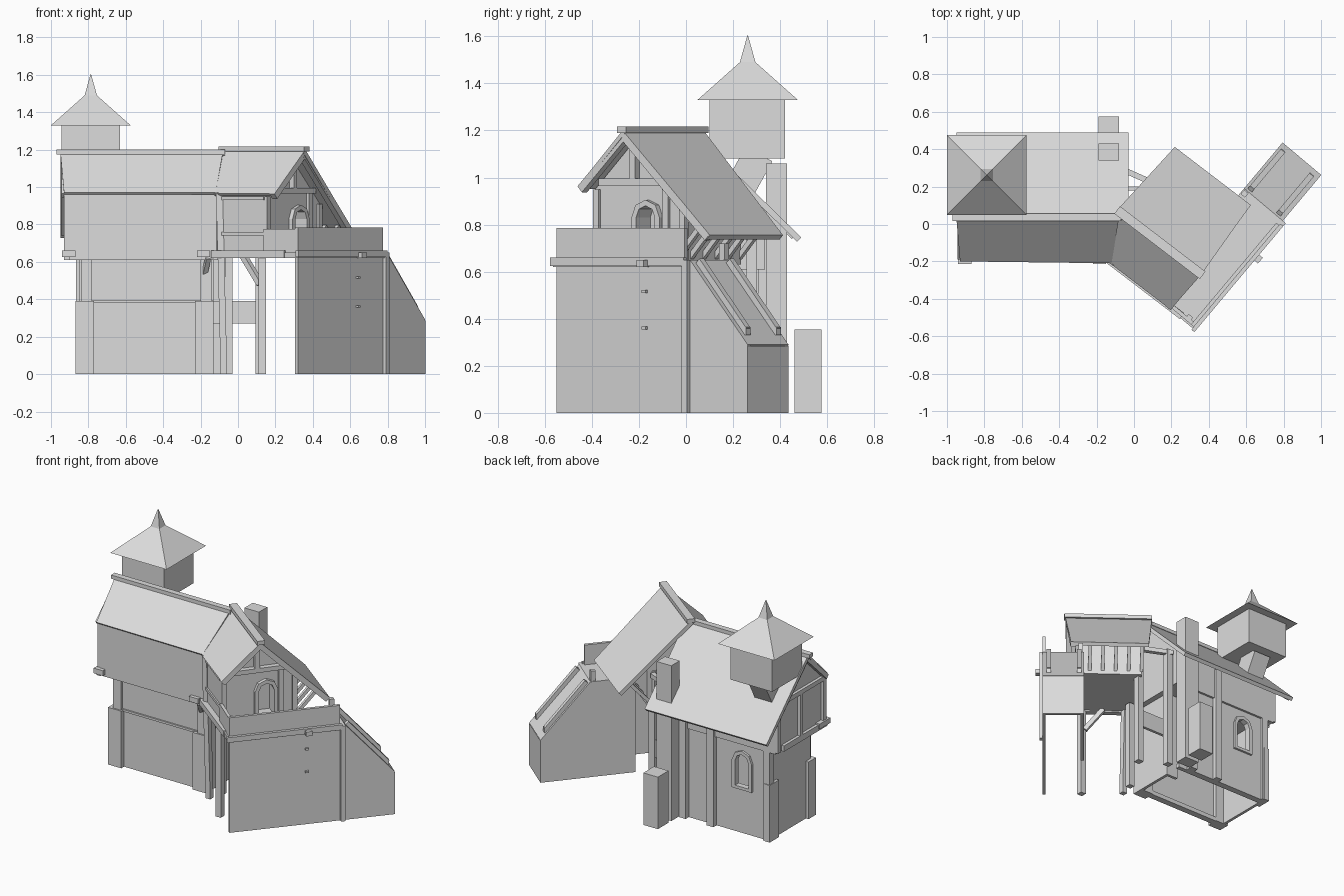
import bpy, bmesh
from math import radians, cos, sin, pi
from mathutils import Vector, Matrix

if "Cube" in bpy.data.objects:
    bpy.data.objects.remove(bpy.data.objects["Cube"], do_unlink=True)

GREY = (0.72, 0.72, 0.72, 1)
mat = bpy.data.materials.new("plain grey")
mat.use_nodes = True
mat.diffuse_color = GREY
mat.node_tree.nodes["Principled BSDF"].inputs["Base Color"].default_value = GREY


def frame(x, y, deg):
    return Matrix.Translation((x, y, 0)) @ Matrix.Rotation(radians(deg), 4, 'Z')


HOUSE = frame(0, 0, 0)
WING = frame(-0.09, 0.075, -37.4)      # x along the wing ridge, y to the back
WALK = frame(0.32, -0.55, 50)          # x along the raised walk, y inward


def finish(name, bm):
    bmesh.ops.recalc_face_normals(bm, faces=bm.faces)
    me = bpy.data.meshes.new(name)
    bm.to_mesh(me)
    bm.free()
    me.materials.append(mat)
    ob = bpy.data.objects.new(name, me)
    bpy.context.collection.objects.link(ob)
    return ob


def loft(name, ring_a, ring_b):
    bm = bmesh.new()
    a, b = ([bm.verts.new(p) for p in r] for r in (ring_a, ring_b))
    bm.faces.new(a)
    bm.faces.new(b)
    for i in range(len(a)):
        j = (i + 1) % len(a)
        bm.faces.new((a[i], a[j], b[j], b[i]))
    return finish(name, bm)


def prism(name, fr, profile, lo, hi, axis='x'):
    def place(p, d):
        return fr @ Vector((d, p[0], p[1]) if axis == 'x' else (p[0], d, p[1]))
    return loft(name, [place(p, lo) for p in profile], [place(p, hi) for p in profile])


def box(name, fr, x0, x1, y0, y1, z0, z1):
    return prism(name, fr, [(y0, z0), (y1, z0), (y1, z1), (y0, z1)], x0, x1)


def post(name, fr, x, y, z0, z1, w=0.04):
    return box(name, fr, x - w / 2, x + w / 2, y - w / 2, y + w / 2, z0, z1)


def slab(name, fr, pts, t=0.025):
    p = [fr @ Vector(q) for q in pts]
    n = (p[1] - p[0]).cross(p[3] - p[0]).normalized()
    n *= -t if n.z > 0 else t
    return loft(name, p, [q + n for q in p])


def beam(name, fr, a, b, t=0.03):
    a, b = fr @ Vector(a), fr @ Vector(b)
    d = (b - a).normalized()
    up = Vector((0, 0, 1)) if abs(d.z) < 0.95 else Vector((0, 1, 0))
    s = d.cross(up).normalized() * t / 2
    v = s.cross(d).normalized() * t / 2
    offs = (s + v, s - v, -s - v, v - s)
    return loft(name, [a + o for o in offs], [b + o for o in offs])


def arch(c, w, z0, z1):
    spring = z1 - w / 2
    top = [(c + w / 2 * cos(i * pi / 4), spring + w / 2 * sin(i * pi / 4)) for i in range(5)]
    return [(c + w / 2, z0)] + top + [(c - w / 2, z0)]


def cut(ob, cutter):
    m = ob.modifiers.new("opening", 'BOOLEAN')
    m.object, m.operation, m.solver = cutter, 'DIFFERENCE', 'EXACT'
    cutter.hide_render = True
    bpy.context.view_layer.objects.active = ob
    bpy.ops.object.modifier_apply(modifier=m.name)
    bpy.data.objects.remove(cutter, do_unlink=True)


def window(wall, fr, c, w, z0, z1, depth, axis):
    """Arched opening in a wall plus a raised frame around it."""
    d0, d1 = depth
    cut(wall, prism("window_cutter", fr, arch(c, w, z0, z1), d0 - 0.05, d1 + 0.05, axis))
    rim = prism("window_frame", fr, arch(c, w + 0.05, z0 - 0.02, z1 + 0.025), d0, d1, axis)
    cut(rim, prism("frame_cutter", fr, arch(c, w, z0, z1), d0 - 0.05, d1 + 0.05, axis))


# Ground floor, open below
box("ground_front_wall", HOUSE, -0.83, -0.13, -0.13, -0.11, 0, 0.62)
back = box("ground_back_wall", HOUSE, -0.83, -0.22, 0.3, 0.32, 0, 0.85)
box("ground_end_wall", HOUSE, -0.85, -0.83, -0.13, 0.32, 0, 0.62)
box("ground_inner_wall", HOUSE, -0.15, -0.13, -0.13, 0.18, 0, 0.62)
box("recess_wall", HOUSE, -0.22, -0.13, 0.16, 0.18, 0, 0.62)
window(back, HOUSE, -0.655, 0.1, 0.32, 0.54, (0.295, 0.335), 'y')
for x in (-0.82, -0.18):
    box("front_pilaster", HOUSE, x - 0.05, x + 0.05, -0.16, -0.08, 0, 0.39)
    post("front_upper_post", HOUSE, x + 0.01, -0.12, 0.39, 0.62, 0.06)
for x, y in ((-0.84, 0.31), (-0.43, 0.33), (-0.22, 0.33)):
    post("back_post", HOUSE, x, y, 0, 0.82, 0.05)
box("front_rail", HOUSE, -0.83, -0.13, -0.14, -0.12, 0.38, 0.395)
box("end_pilaster", HOUSE, -0.87, -0.83, 0.24, 0.34, 0, 0.39)
for y in (-0.1, 0.29):
    box("sill_beam", HOUSE, -0.83, -0.13, y - 0.015, y + 0.015, 0, 0.03)

# Upper floor and roof of the house
prism("upper_floor", HOUSE,
      [(-0.19, 0.61), (-0.19, 0.965), (0.035, 1.165), (0.335, 0.87), (0.335, 0.61)], -0.91, -0.09)
slab("house_front_roof", HOUSE, [(-0.95, 0.035, 1.19), (-0.08, 0.035, 1.19),
                                 (-0.12, -0.21, 0.97), (-0.93, -0.2, 0.97)], 0.015)
slab("house_back_roof", HOUSE, [(-0.95, 0.035, 1.19), (-0.03, 0.035, 1.19),
                                (-0.03, 0.49, 0.745), (-0.95, 0.49, 0.745)])
box("house_ridge", HOUSE, -0.97, -0.07, 0.015, 0.055, 1.175, 1.2)
for y, z in ((-0.18, 0.955), (0.46, 0.75)):
    beam("end_barge_board", HOUSE, (-0.93, 0.035, 1.16), (-0.93, y, z))
box("end_tie_beam", HOUSE, -0.93, -0.9, -0.2, 0.27, 0.61, 0.65)
box("end_collar_beam", HOUSE, -0.93, -0.9, -0.17, 0.25, 0.93, 0.96)
for y in (-0.17, 0.08, 0.32):
    post("end_stud", HOUSE, -0.915, y, 0.62, 0.96 if y < 0.3 else 0.86, 0.03)
for x in (-0.905, -0.185):
    box("joist_end", HOUSE, x - 0.035, x + 0.035, -0.215, -0.1, 0.625, 0.66)
beam("jetty_brace", HOUSE, (-0.18, -0.13, 0.53), (-0.16, -0.19, 0.62), 0.025)
beam("corner_post", HOUSE, (-0.075, -0.2, 0), (-0.1, -0.205, 0.97), 0.035)
post("passage_post", HOUSE, -0.05, -0.1, 0, 0.62)

# Chimney and low buttress
box("chimney", HOUSE, -0.19, -0.08, 0.34, 0.43, 0, 1.06)
box("buttress", HOUSE, -0.19, -0.08, 0.46, 0.575, 0, 0.355)

# Turret with a flared spire
box("turret", HOUSE, -0.945, -0.63, 0.1, 0.42, 1.08, 1.33)
beam("turret_support", HOUSE, (-0.79, 0.2, 0.9), (-0.79, 0.31, 1.1), 0.13)


def square(h, z):
    return [Vector((-0.787 + h * i, 0.262 + h * j, z)) for i, j in ((-1, -1), (1, -1), (1, 1), (-1, 1))]


loft("turret_roof", square(0.213, 1.33), square(0.033, 1.49))
loft("turret_spire", square(0.033, 1.49), square(0.001, 1.605))

# Wing over the passage
wing = prism("wing_room", WING,
             [(-0.225, 0.63), (-0.225, 0.95), (0, 1.17), (0.26, 0.91), (0.26, 0.63)], 0.08, 0.465)
window(wing, WING, 0.063, 0.1, 0.66, 0.88, (0.44, 0.49), 'x')
slab("wing_front_roof", WING, [(0, 0, 1.2), (0.567, 0, 1.2), (0.55, -0.25, 0.965), (0.14, -0.25, 0.965)], 0.018)
slab("wing_back_roof", WING, [(0, 0, 1.2), (0.567, 0, 1.2), (0.55, 0.455, 0.755), (0.04, 0.455, 0.755)])
box("wing_ridge", WING, 0, 0.575, -0.025, 0.025, 1.19, 1.217)
for v, z in ((-0.24, 0.95), (0.44, 0.745)):
    beam("gable_barge_board", WING, (0.545, 0, 1.175), (0.535, v, z), 0.035)
box("gable_collar_beam", WING, 0.46, 0.5, -0.18, 0.18, 0.965, 0.995)
post("gable_king_post", WING, 0.485, 0, 0.98, 1.15, 0.03)
for v, z in ((-0.21, 0.95), (0.16, 0.97), (0.25, 0.91)):
    post("gable_stud", WING, 0.465, v, 0.63, z, 0.03)
for z in (0.74, 0.93):
    box("wing_front_rail", WING, 0.16, 0.465, -0.235, -0.22, z, z + 0.02)
for i in range(6):
    u = 0.08 + i * 0.085
    beam("rafter_strut", WING, (u, 0.25, 0.66), (u, 0.37, 0.79), 0.022)

# Passage supports
box("wing_front_beam", WING, 0.13, 0.62, -0.26, -0.22, 0.62, 0.66)
post("front_passage_post", HOUSE, 0.13, -0.38, 0, 0.64)
for x, y in ((-0.055, 0.28), (0.115, 0.185)):
    post("rear_passage_post", HOUSE, x, y, 0, 0.86, 0.045)
box("passage_panel", HOUSE, -0.15, 0.12, 0.18, 0.2, 0.27, 0.39)
beam("passage_brace", HOUSE, (0.12, -0.36, 0.48), (0.03, -0.28, 0.63))
beam("rear_tie", HOUSE, (-0.08, 0.3, 0.84), (0.1, 0.22, 0.84), 0.03)

# Raised walk with a sloped end
SIDE = [(0, 0), (0, 0.64), (0.74, 0.64), (1.06, 0.285), (1.06, 0)]
prism("walk_outer_wall", WALK, SIDE, 0, 0.02, 'y')
prism("walk_inner_wall", WALK, [(0.45, 0), (0.45, 0.64)] + SIDE[2:], 0.25, 0.27, 'y')
box("walk_end_wall", WALK, 1.04, 1.06, 0, 0.27, 0, 0.285)
box("walk_deck", WALK, -0.01, 0.74, -0.01, 0.27, 0.62, 0.65)
slab("walk_slope", WALK, [(0.74, 0, 0.65), (0.74, 0.27, 0.65), (1.06, 0.27, 0.29), (1.06, 0, 0.29)])
for y in (0.04, 0.24):
    beam("slope_rail", WALK, (0.76, y, 0.645), (1.02, y, 0.35), 0.03)
    post("slope_rail_foot", WALK, 1.015, y, 0.33, 0.365, 0.03)
box("outer_parapet", WALK, 0, 0.71, 0, 0.02, 0.65, 0.785)
box("end_parapet", WALK, 0, 0.02, 0, 0.24, 0.65, 0.775)
box("outer_deck_beam", WALK, -0.02, 0.72, -0.02, 0.0, 0.625, 0.66)
post("outer_wall_post", WALK, 0.725, -0.005, 0, 0.65, 0.03)
post("walk_corner_post", WALK, 0.02, 0.05, 0.62, 0.77, 0.03)
post("slope_head_post", WALK, 0.72, 0.25, 0.64, 0.72, 0.03)
box("deck_beam_end", WALK, 0.48, 0.52, -0.045, 0, 0.62, 0.65)
for z in (0.355, 0.51):
    box("wall_peg", WALK, 0.485, 0.505, -0.015, 0, z, z + 0.012)
